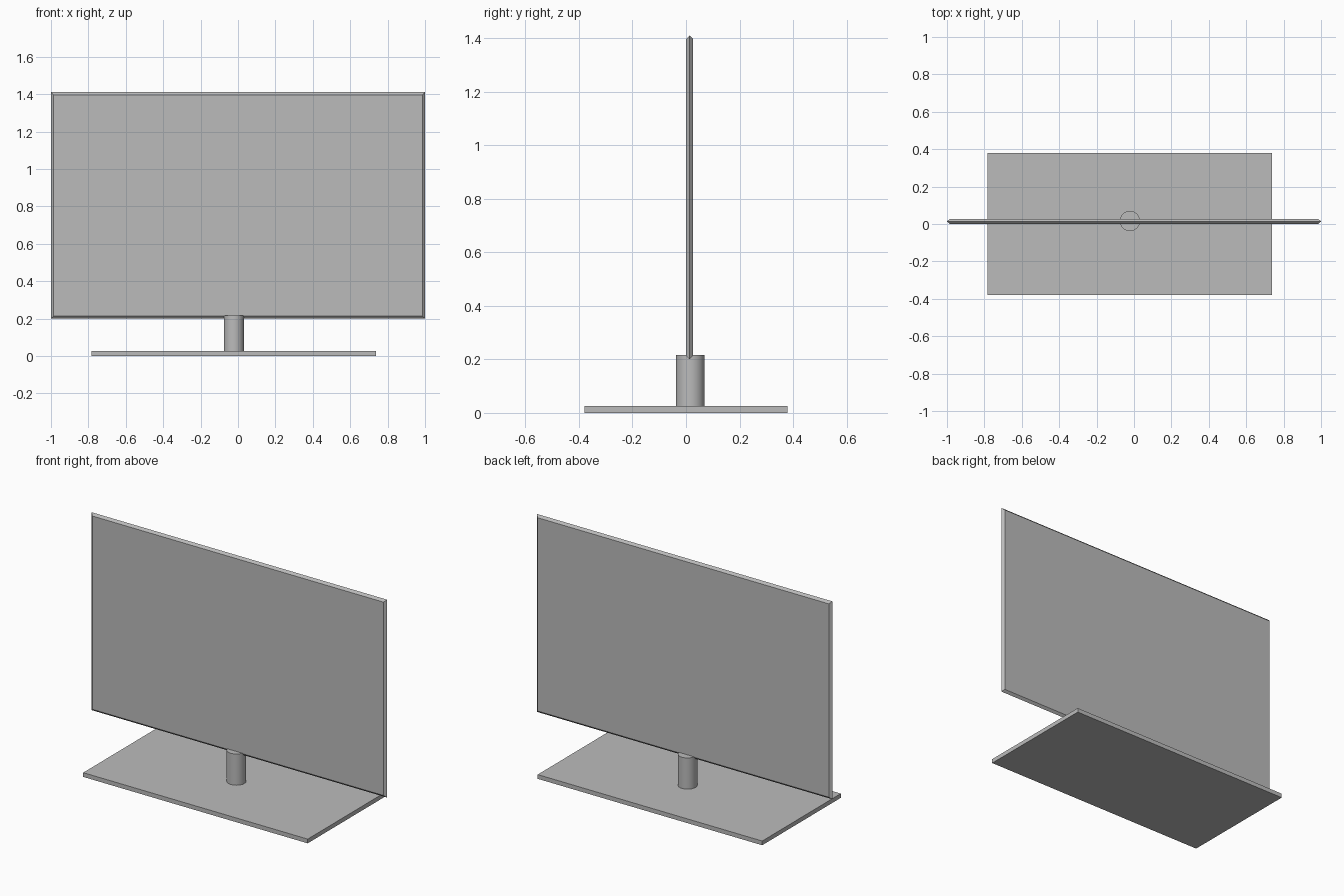
import bpy
import bmesh
from mathutils import Matrix, Vector

cube = bpy.data.objects.get("Cube")
if cube:
    bpy.data.objects.remove(cube, do_unlink=True)

# Single plain grey for all parts
GREY = (0.5, 0.5, 0.5, 1.0)
grey = bpy.data.materials.new("plain_grey")
grey.use_nodes = True
grey.diffuse_color = GREY
grey.node_tree.nodes["Principled BSDF"].inputs["Base Color"].default_value = GREY


def add_part(name, bm):
    bmesh.ops.recalc_face_normals(bm, faces=bm.faces)
    mesh = bpy.data.meshes.new(name)
    bm.to_mesh(mesh)
    bm.free()
    mesh.materials.append(grey)
    obj = bpy.data.objects.new(name, mesh)
    bpy.context.collection.objects.link(obj)
    return obj


STAND_X = -0.022
PANEL_Y = 0.0135
BASE_TOP = 0.026

# Base: flat rectangular slab
bm = bmesh.new()
bmesh.ops.create_cube(bm, size=1)
bmesh.ops.scale(bm, vec=(1.52, 0.76, BASE_TOP), verts=bm.verts)
bmesh.ops.translate(bm, vec=(STAND_X, 0, BASE_TOP / 2), verts=bm.verts)
add_part("base", bm)

# Neck: round post running slightly into the panel
neck_top = 0.217
bm = bmesh.new()
bmesh.ops.create_cone(
    bm, cap_ends=True, segments=32, radius1=0.054, radius2=0.054,
    depth=neck_top - BASE_TOP,
    matrix=Matrix.Translation((STAND_X, 0.016, (neck_top + BASE_TOP) / 2)))
neck = add_part("neck", bm)
bpy.context.view_layer.objects.active = neck
neck.select_set(True)
bpy.ops.object.shade_smooth_by_angle()

# Panel: thin slab whose rim comes to a ridge at mid thickness
bottom, top, rim, half_depth = 0.2, 1.411, 0.014, 0.0135
bm = bmesh.new()
rings = []
for y, inset in ((-half_depth, rim), (0, 0), (half_depth, rim)):
    w, lo, hi = 1 - inset, bottom + inset, top - inset
    corners = ((-w, lo), (w, lo), (w, hi), (-w, hi))
    rings.append([bm.verts.new(Vector((x, PANEL_Y + y, z))) for x, z in corners])
bm.faces.new(rings[0])
bm.faces.new(rings[-1])
for a, b in zip(rings, rings[1:]):
    for i in range(4):
        j = (i + 1) % 4
        bm.faces.new((a[i], a[j], b[j], b[i]))
add_part("screen_panel", bm)
